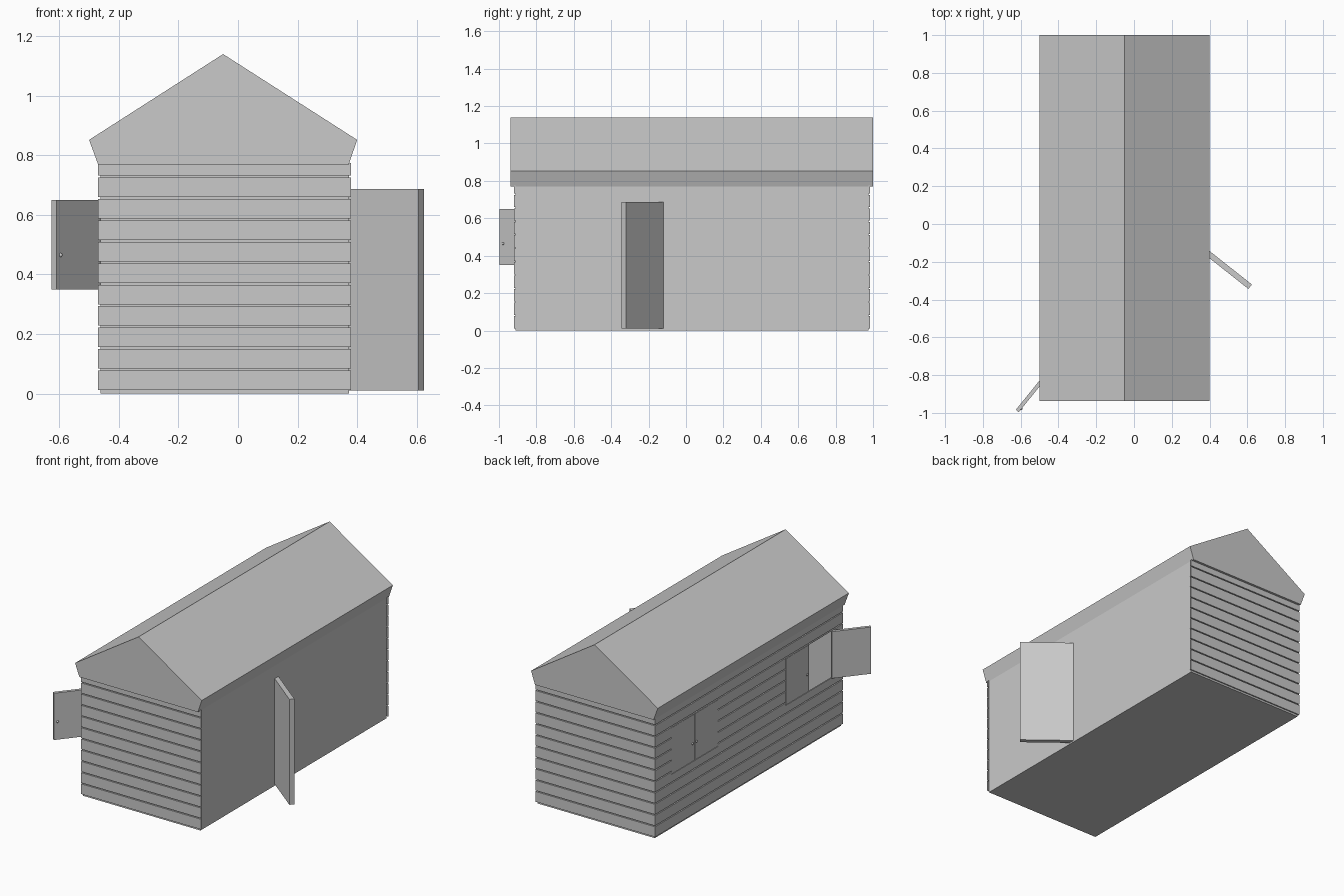
import bpy, bmesh, math
from mathutils import Matrix, Vector

cube = bpy.data.objects.get("Cube")
if cube:
    bpy.data.objects.remove(cube, do_unlink=True)

grey = bpy.data.materials.new("plain_grey")
grey.use_nodes = True
tone = (0.588, 0.588, 0.588, 1)
grey.diffuse_color = tone
grey.node_tree.nodes["Principled BSDF"].inputs["Base Color"].default_value = tone


def finish(name, bm):
    mesh = bpy.data.meshes.new(name)
    bm.to_mesh(mesh)
    bm.free()
    mesh.materials.append(grey)
    obj = bpy.data.objects.new(name, mesh)
    bpy.context.collection.objects.link(obj)
    return obj


def add_box(bm, x, y, z):
    """Box from three (low, high) ranges."""
    size = Matrix.Diagonal((x[1] - x[0], y[1] - y[0], z[1] - z[0], 1))
    centre = Vector((sum(x) / 2, sum(y) / 2, sum(z) / 2))
    bmesh.ops.create_cube(bm, size=1, matrix=Matrix.Translation(centre) @ size)


def add_quad(bm, *points):
    bm.faces.new([bm.verts.new(p) for p in points])


def leaf(name, hinge, tip, z, thick):
    """Upright panel swung between two plan points."""
    a, b = Vector(hinge), Vector(tip)
    d = b - a
    bm = bmesh.new()
    add_box(bm, (0, d.length), (-thick / 2, thick / 2), z)
    turn = Matrix.Rotation(math.atan2(d.y, d.x), 4, 'Z')
    bm.transform(Matrix.Translation((a.x, a.y, 0)) @ turn)
    return finish(name, bm)


def knob(name, place):
    bm = bmesh.new()
    bmesh.ops.create_uvsphere(bm, u_segments=10, v_segments=6, radius=0.007)
    bm.transform(Matrix.Translation(place))
    obj = finish(name, bm)
    obj.data.shade_smooth()


# Overall sizes
left, right, front, back = -0.47, 0.38, -0.92, 0.985
eave, board = 0.775, 0.008
sill, head = 0.35, 0.65
windows = [(-0.815, -0.34), (0.345, 0.82)]
open_half = (-0.815, -0.578)
x0, x1 = left + board, right - board
y0, y1 = front + board, back - board

# Wall shell with an opening in the left wall
bm = bmesh.new()
add_quad(bm, (x0, y0, 0), (x1, y0, 0), (x1, y0, eave), (x0, y0, eave))
add_quad(bm, (x1, y0, 0), (x1, y1, 0), (x1, y1, eave), (x1, y0, eave))
add_quad(bm, (x1, y1, 0), (x0, y1, 0), (x0, y1, eave), (x1, y1, eave))
add_quad(bm, (x0, y0, 0), (x0, y1, 0), (x1, y1, 0), (x1, y0, 0))
for a, b, low, high in [(y0, open_half[0], 0, eave), (open_half[1], y1, 0, eave),
                        (*open_half, 0, sill), (*open_half, head, eave)]:
    add_quad(bm, (x0, b, low), (x0, a, low), (x0, a, high), (x0, b, high))
bmesh.ops.remove_doubles(bm, verts=bm.verts, dist=0.0001)
finish("wall_shell", bm)

# Horizontal cladding boards on both ends and the left side
ends, side = bmesh.new(), bmesh.new()
pitch, gap = 0.072, 0.0065
for i in range(11):
    low = 0.012 + pitch * i
    high = min(low + pitch - gap, eave)
    add_box(ends, (left, right), (front, y0), (low, high))
    add_box(ends, (left, right), (y1, back), (low, high))
    stops = [y0, *windows[0], *windows[1], y1]
    for k in range(5):
        span = (stops[k], stops[k + 1])
        if k % 2 == 0:
            add_box(side, (left, x0), span, (low, high))
        else:
            if low < sill:
                add_box(side, (left, x0), span, (low, min(high, sill)))
            if high > head:
                add_box(side, (left, x0), span, (max(low, head), high))
finish("end_cladding", ends)
finish("side_cladding", side)

# Roof: gable profile with inward sloping eaves
bm = bmesh.new()
profile = [(-0.47, 0.77), (0.372, 0.77), (0.4, 0.852), (-0.05, 1.14), (-0.5, 0.852)]
face = bm.faces.new([bm.verts.new((x, -0.938, z)) for x, z in profile])
out = bmesh.ops.extrude_face_region(bm, geom=[face])
moved = [v for v in out["geom"] if isinstance(v, bmesh.types.BMVert)]
bmesh.ops.translate(bm, verts=moved, vec=(0, 1.938, 0))
bmesh.ops.recalc_face_normals(bm, faces=bm.faces)
finish("roof", bm)

# Closed shutters, flush with the cladding
shut_x = left + 0.001
middle = sum(windows[1]) / 2
for name, a, b, grip in [("shutter_closed_front", open_half[1], windows[0][1], open_half[1] + 0.02),
                         ("shutter_closed_middle", windows[1][0], middle, middle - 0.02),
                         ("shutter_closed_back", middle, windows[1][1], middle + 0.02)]:
    bm = bmesh.new()
    add_box(bm, (shut_x, x0 + 0.005), (a + 0.002, b - 0.002), (sill + 0.002, head - 0.002))
    finish(name, bm)
    knob(name + "_knob", (shut_x, grip, 0.465))

# Open shutter and door
leaf("shutter_open", (-0.468, -0.805), (-0.618, -0.99), (sill, head), 0.02)
knob("shutter_open_knob", (-0.596, -0.978, 0.465))
leaf("door", (0.363, -0.133), (0.615, -0.332), (0.01, 0.687), 0.03)
